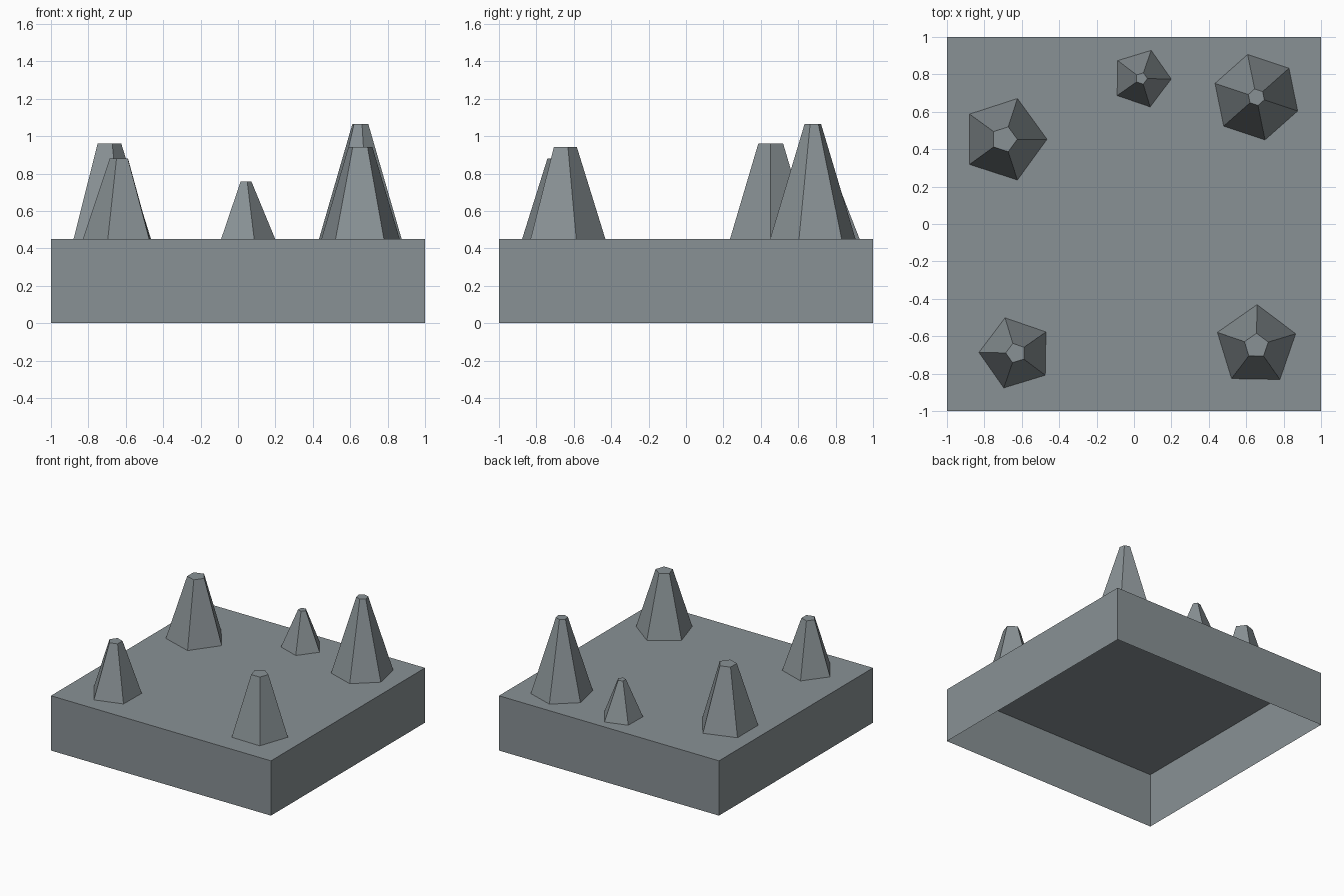
import bpy, bmesh, math

if "Cube" in bpy.data.objects:
    bpy.data.objects.remove(bpy.data.objects["Cube"])

grey = bpy.data.materials.new("slate_grey")
grey.diffuse_color = (0.25, 0.285, 0.30, 1)
grey.use_nodes = True
grey.node_tree.nodes["Principled BSDF"].inputs["Base Color"].default_value = grey.diffuse_color


def make_object(name, bm):
    mesh = bpy.data.meshes.new(name)
    bm.to_mesh(mesh)
    bm.free()
    mesh.materials.append(grey)
    obj = bpy.data.objects.new(name, mesh)
    bpy.context.collection.objects.link(obj)
    return obj


# Base slab: square shell, hollow and open at the bottom
SLAB_TOP = 0.45
bm = bmesh.new()
bmesh.ops.create_cube(bm, size=2)
for v in bm.verts:
    v.co.z = SLAB_TOP if v.co.z > 0 else 0
bmesh.ops.delete(bm, geom=[f for f in bm.faces if f.normal.z < -0.9], context='FACES')
make_object("base_slab", bm)


# Spike: tapered low-poly post standing on the slab, without a floor
def spike(name, x, y, sides, angle, r_base, r_top, z_top):
    bm = bmesh.new()
    rings = []
    for r, z in ((r_base, SLAB_TOP), (r_top, z_top)):
        ring = []
        for i in range(sides):
            a = math.radians(angle) + math.tau * i / sides
            ring.append(bm.verts.new((x + r * math.cos(a), y + r * math.sin(a), z)))
        rings.append(ring)
    low, high = rings
    for i in range(sides):
        j = (i + 1) % sides
        bm.faces.new((low[i], low[j], high[j], high[i]))
    bm.faces.new(high)
    make_object(name, bm)


spike("spike_left_back", -0.694, 0.453, 5, 0, 0.229, 0.070, 0.96)
spike("spike_middle_back", 0.04, 0.778, 5, -1, 0.159, 0.032, 0.757)
spike("spike_right_back", 0.654, 0.678, 6, 41.5, 0.233, 0.045, 1.065)
spike("spike_left_front", -0.632, -0.69, 5, 35, 0.197, 0.054, 0.88)
spike("spike_right_front", 0.654, -0.651, 5, 17, 0.22, 0.067, 0.943)
